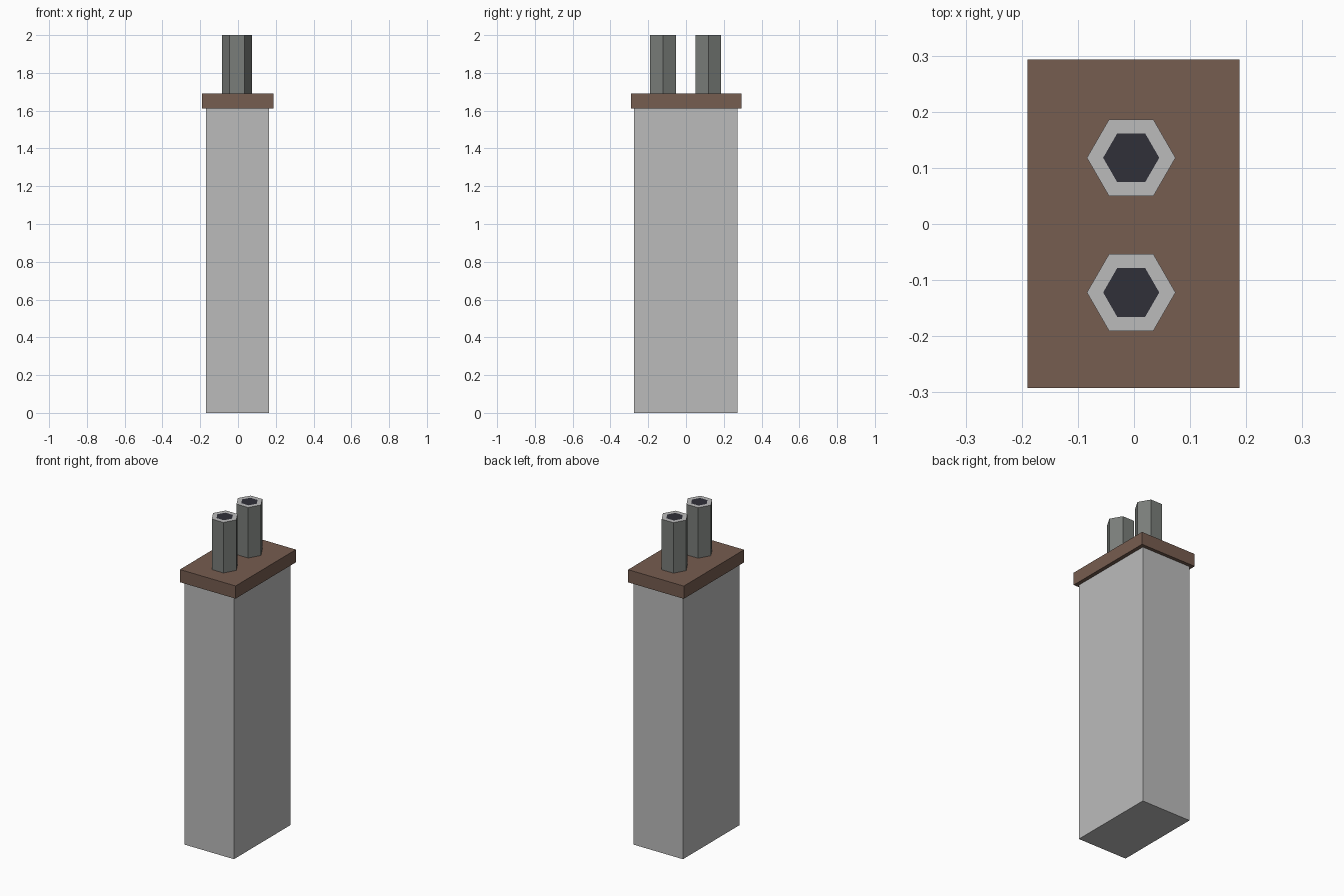
import bpy, bmesh, math

if "Cube" in bpy.data.objects:
    bpy.data.objects.remove(bpy.data.objects["Cube"])


def material(name, rgb):
    m = bpy.data.materials.new(name)
    m.diffuse_color = (*rgb, 1)
    m.use_nodes = True
    m.node_tree.nodes["Principled BSDF"].inputs["Base Color"].default_value = m.diffuse_color
    return m


light_grey = material("light grey", (0.50, 0.50, 0.50))
brown = material("brown", (0.183, 0.109, 0.080))
dark_grey = material("dark grey", (0.195, 0.208, 0.195))
soot = material("soot black", (0.029, 0.029, 0.040))


def finish(bm, name, mats):
    bmesh.ops.recalc_face_normals(bm, faces=bm.faces)
    mesh = bpy.data.meshes.new(name)
    bm.to_mesh(mesh)
    bm.free()
    for m in mats:
        mesh.materials.append(m)
    obj = bpy.data.objects.new(name, mesh)
    bpy.context.collection.objects.link(obj)
    return obj


def prism(outline, z0, z1):
    """Closed prism over an xy outline; returns the bmesh and its top face."""
    bm = bmesh.new()
    low = [bm.verts.new((x, y, z0)) for x, y in outline]
    high = [bm.verts.new((x, y, z1)) for x, y in outline]
    n = len(outline)
    for i in range(n):
        j = (i + 1) % n
        bm.faces.new((low[i], low[j], high[j], high[i]))
    bm.faces.new(low[::-1])
    return bm, bm.faces.new(high)


def box(name, x0, x1, y0, y1, z0, z1, mat):
    bm, _ = prism([(x0, y0), (x1, y0), (x1, y1), (x0, y1)], z0, z1)
    return finish(bm, name, [mat])


# Chimney stack and the overhanging cap slab
box("chimney_stack", -0.17, 0.165, -0.275, 0.272, 0, 1.612, light_grey)
box("cap_slab", -0.19, 0.188, -0.292, 0.293, 1.612, 1.69, brown)


# Hexagonal flue pots: dark sides, light rim, flat sooty opening
def flue(name, x, y, r=0.079):
    outline = [(x + r * math.cos(math.radians(60 * i)),
                y + r * math.sin(math.radians(60 * i))) for i in range(6)]
    bm, top = prism(outline, 1.69, 2.0)
    bm.normal_update()
    rim = bmesh.ops.inset_region(bm, faces=[top], thickness=0.029)["faces"]
    for f in rim:
        f.material_index = 1
    top.material_index = 2
    finish(bm, name, [dark_grey, light_grey, soot])


flue("back_flue", -0.005, 0.118)
flue("front_flue", -0.005, -0.122)
